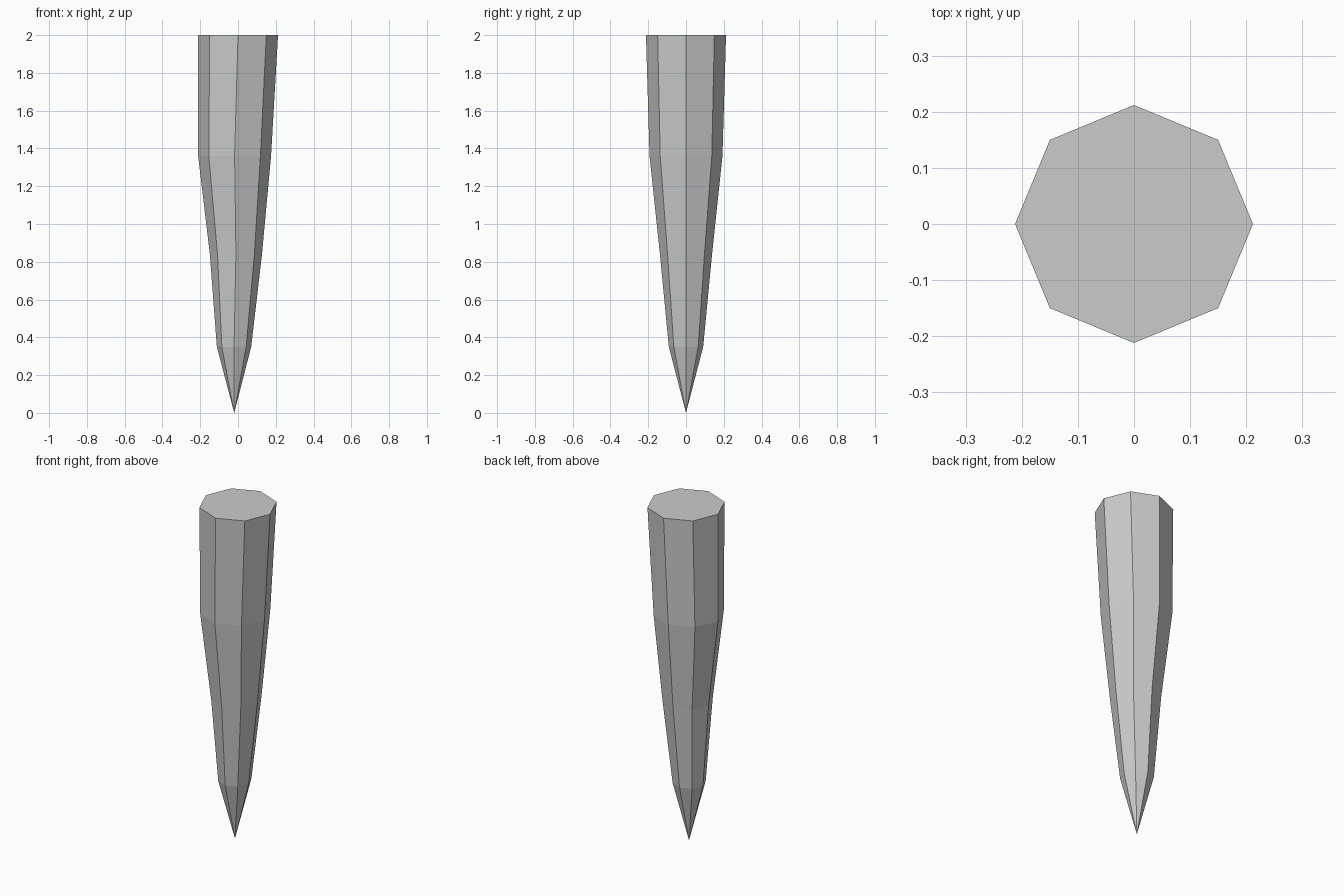
import bpy, bmesh
from math import cos, sin, tau

if "Cube" in bpy.data.objects:
    bpy.data.objects.remove(bpy.data.objects["Cube"])

SIDES = 8
TIP = (-0.02, 0, 0)
# Cross-sections from bottom to top: height, x offset, radius
RINGS = [(0.35, -0.021, 0.091), (0.84, -0.011, 0.138),
         (1.36, -0.018, 0.193), (2.0, 0.0, 0.212)]

bm = bmesh.new()


def ring(z, cx, r):
    return [bm.verts.new((cx + r * cos(tau * i / SIDES), r * sin(tau * i / SIDES), z))
            for i in range(SIDES)]


rings = [ring(*s) for s in RINGS]

# Pointed end
tip = bm.verts.new(TIP)
for i in range(SIDES):
    bm.faces.new((tip, rings[0][(i + 1) % SIDES], rings[0][i]))

# Tapered shaft
for low, high in zip(rings, rings[1:]):
    for i in range(SIDES):
        j = (i + 1) % SIDES
        bm.faces.new((low[i], low[j], high[j], high[i]))

# Flat top
bm.faces.new(rings[-1])
bmesh.ops.recalc_face_normals(bm, faces=bm.faces)

mesh = bpy.data.meshes.new("spike")
bm.to_mesh(mesh)
bm.free()
bpy.context.collection.objects.link(bpy.data.objects.new("spike", mesh))
